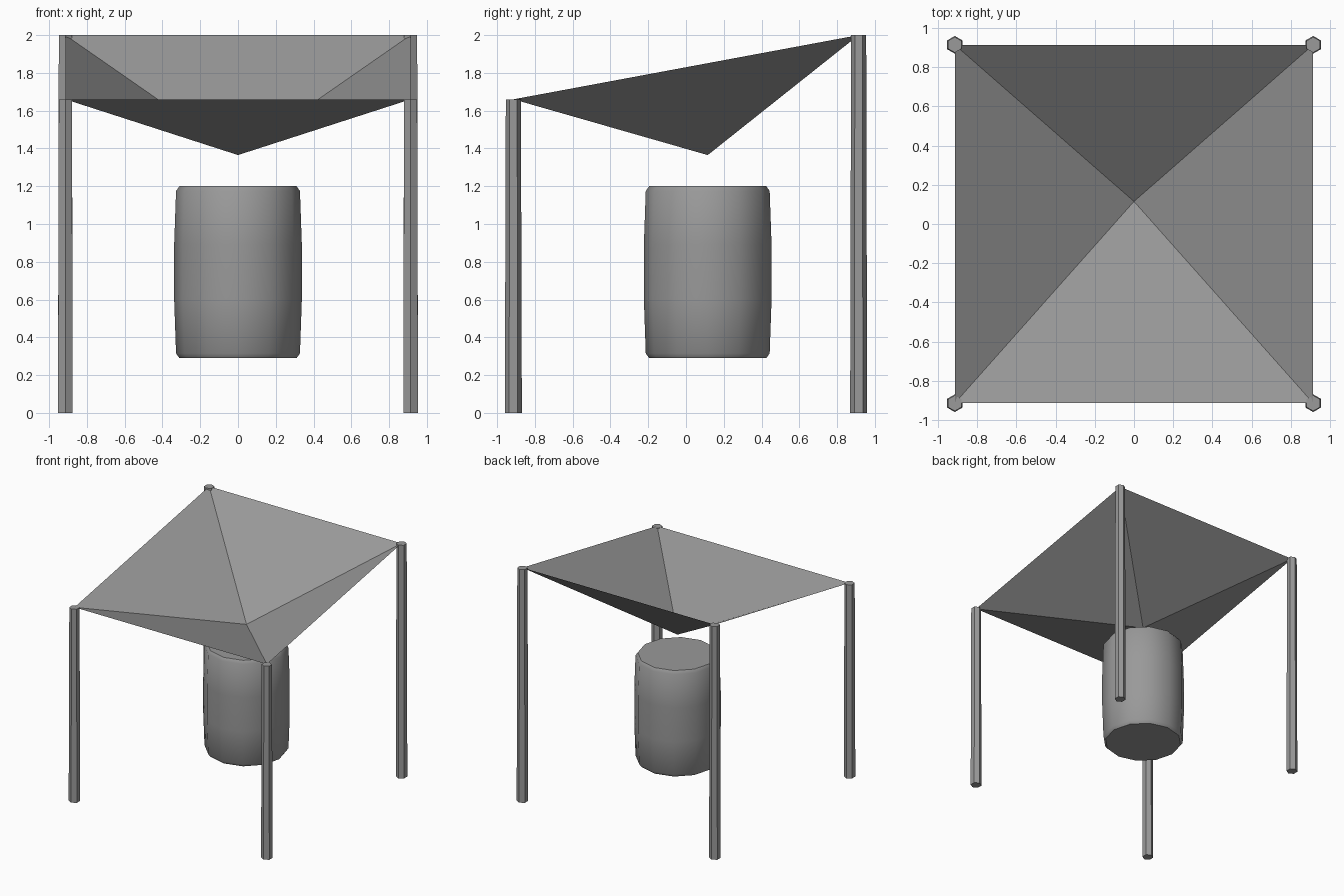
import bpy
import bmesh
from math import radians

default = bpy.data.objects.get("Cube")
if default:
    bpy.data.objects.remove(default, do_unlink=True)

grey = bpy.data.materials.new("plain_grey")
grey.use_nodes = True
COLOUR = (0.32, 0.32, 0.32, 1)
grey.diffuse_color = COLOUR
grey.node_tree.nodes["Principled BSDF"].inputs["Base Color"].default_value = COLOUR

HALF = 0.914       # post centre distance in x and y
LOW, HIGH = 1.66, 2.0
CENTRE_Y = 0.115   # barrel and canopy dip


def add_mesh(name, bm):
    mesh = bpy.data.meshes.new(name)
    bm.to_mesh(mesh)
    bm.free()
    mesh.materials.append(grey)
    obj = bpy.data.objects.new(name, mesh)
    bpy.context.collection.objects.link(obj)
    return obj


def lathe(name, profile, sides, location):
    """Closed turned solid from (radius, height) pairs, bottom to top."""
    bm = bmesh.new()
    rings = []
    for radius, z in profile:
        ring = bmesh.ops.create_circle(bm, segments=sides, radius=radius)["verts"]
        bmesh.ops.translate(bm, verts=ring, vec=(0, 0, z))
        rings.append(ring)
    for lower, upper in zip(rings, rings[1:]):
        for i in range(sides):
            j = (i + 1) % sides
            bm.faces.new((lower[i], lower[j], upper[j], upper[i]))
    bm.faces.new(rings[0])
    bm.faces.new(rings[-1])
    bmesh.ops.recalc_face_normals(bm, faces=bm.faces)
    obj = add_mesh(name, bm)
    obj.location = location
    return obj


# Four tapered hexagonal posts, the back pair taller
for side, x in (("left", HALF), ("right", -HALF)):
    for end, y, top in (("front", -HALF, LOW), ("back", HALF, HIGH)):
        lathe(f"{end}_{side}_post", [(0.045, 0), (0.04, top)], 6, (x, y, 0))

# Canopy: four thin triangles dipping to one point
bm = bmesh.new()
corners = [bm.verts.new(p) for p in ((-HALF, -HALF, LOW), (HALF, -HALF, LOW),
                                     (HALF, HALF, HIGH), (-HALF, HALF, HIGH))]
dip = bm.verts.new((0, CENTRE_Y, 1.365))
for i in range(4):
    bm.faces.new((corners[i], corners[(i + 1) % 4], dip))
add_mesh("canopy", bm)

# Bulging barrel hanging under the dip
barrel = lathe("barrel", [(0.31, 0.29), (0.328, 0.315), (0.338, 0.6), (0.338, 0.89),
                          (0.328, 1.175), (0.31, 1.2)], 12, (0, CENTRE_Y, 0))
bpy.ops.object.select_all(action="DESELECT")
barrel.select_set(True)
bpy.context.view_layer.objects.active = barrel
bpy.ops.object.shade_smooth_by_angle(angle=radians(40))
